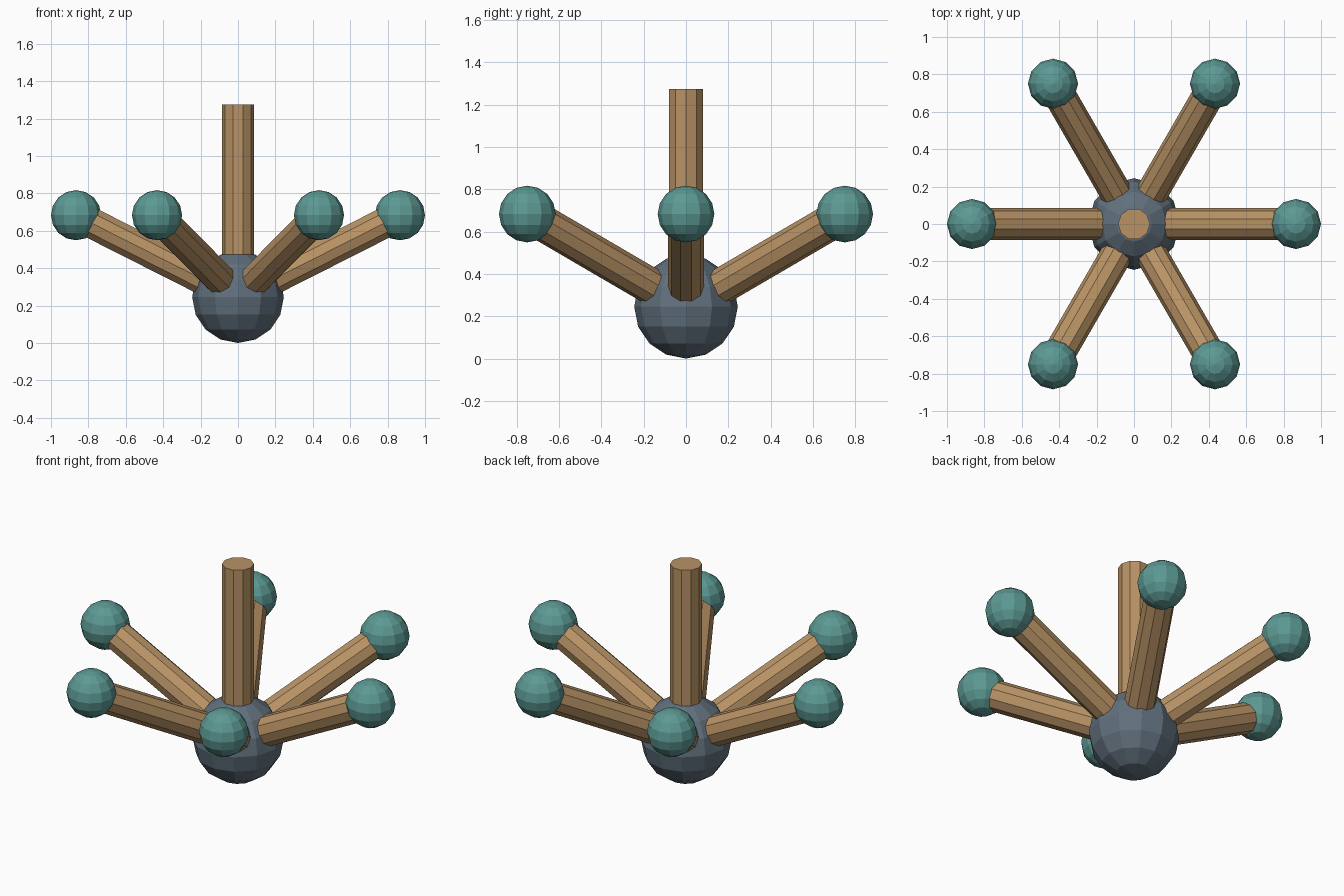
import bpy
import math
from mathutils import Matrix, Vector

if "Cube" in bpy.data.objects:
    bpy.data.objects.remove(bpy.data.objects["Cube"])


def material(name, rgb):
    m = bpy.data.materials.new(name)
    m.diffuse_color = (*rgb, 1.0)
    m.use_nodes = True
    m.node_tree.nodes["Principled BSDF"].inputs["Base Color"].default_value = m.diffuse_color
    return m


WOOD = material("tan wood", (0.48, 0.29, 0.13))
TEAL = material("teal", (0.107, 0.319, 0.296))
SLATE = material("slate grey", (0.119, 0.162, 0.205))

HUB = Vector((0, 0, 0.245))
ROD_RADIUS = 0.0855


def ball(name, center, radius, mat):
    bpy.ops.mesh.primitive_uv_sphere_add(segments=12, ring_count=8,
                                         radius=radius, location=center)
    ob = bpy.context.object
    ob.name = name
    ob.data.materials.append(mat)


def rod(name, start, end, side):
    """Ten-sided rod with one of its corners pointing along side."""
    axis = end - start
    z = axis.normalized()
    x = z.cross(side)
    x.normalize()
    y = z.cross(x)
    bpy.ops.mesh.primitive_cylinder_add(vertices=10, radius=ROD_RADIUS,
                                        depth=axis.length)
    ob = bpy.context.object
    ob.name = name
    turn = Matrix((x, y, z)).transposed().to_4x4()
    ob.matrix_world = Matrix.Translation((start + end) / 2) @ turn
    ob.data.materials.append(WOOD)


# Central hub and upright post
ball("hub", HUB, 0.245, SLATE)
rod("post", HUB, Vector((0, 0, 1.275)), Vector((1, 0, 0)))

# Six sloping arms, each tipped with a ball
for i in range(6):
    a = math.radians(60 * i)
    tip = Vector((0.866 * math.cos(a), 0.866 * math.sin(a), 0.683))
    tangent = Vector((-math.sin(a), math.cos(a), 0))
    rod(f"arm_{i + 1}", HUB, tip, tangent)
    ball(f"tip_ball_{i + 1}", tip, 0.134, TEAL)
